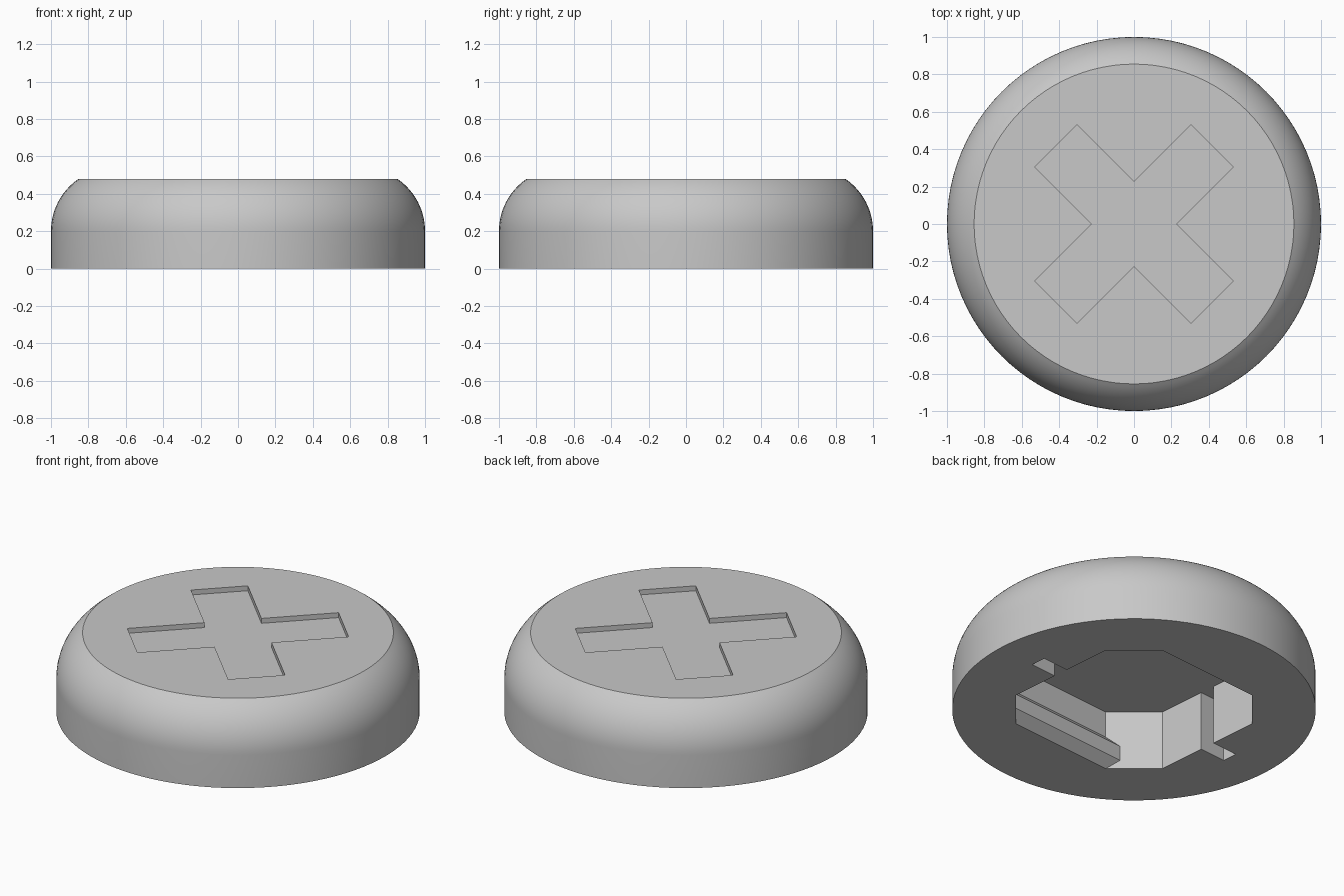
import bpy, bmesh, math
from mathutils import Matrix

if "Cube" in bpy.data.objects:
    bpy.data.objects.remove(bpy.data.objects["Cube"])

HEIGHT = 0.478        # overall height
CAVITY = 0.36         # depth of the underside socket
TWIST = math.radians(5)   # socket is turned slightly about z

grey = bpy.data.materials.new("light grey")
grey.use_nodes = True
colour = (0.58, 0.58, 0.58, 1)
grey.diffuse_color = colour
grey.node_tree.nodes["Principled BSDF"].inputs["Base Color"].default_value = colour


def finish(name, bm):
    bmesh.ops.recalc_face_normals(bm, faces=bm.faces)
    mesh = bpy.data.meshes.new(name)
    bm.to_mesh(mesh)
    bm.free()
    mesh.materials.append(grey)
    obj = bpy.data.objects.new(name, mesh)
    bpy.context.collection.objects.link(obj)
    return obj


def prism(name, outline, z0, z1, angle):
    """Extrude a flat outline from z0 to z1, turned about z."""
    bm = bmesh.new()
    face = bm.faces.new([bm.verts.new((x, y, z0)) for x, y in outline])
    new = bmesh.ops.extrude_face_region(bm, geom=[face])["geom"]
    verts = [v for v in new if isinstance(v, bmesh.types.BMVert)]
    bmesh.ops.translate(bm, verts=verts, vec=(0, 0, z1 - z0))
    bmesh.ops.rotate(bm, verts=bm.verts, matrix=Matrix.Rotation(angle, 3, 'Z'))
    return finish(name, bm)


def four_way(points):
    """Repeat a quarter outline around the centre."""
    out = list(points)
    for _ in range(3):
        points = [(-y, x) for x, y in points]
        out += points
    return out


# Round domed body, lathed from a profile
R, Z0, STEPS = 0.339, 0.2, 14
sweep = math.asin((HEIGHT - Z0) / R)
profile = [(0, 0), (1, 0)]
profile += [(1 - R + R * math.cos(sweep * i / STEPS), Z0 + R * math.sin(sweep * i / STEPS))
            for i in range(STEPS + 1)]
profile += [(0, HEIGHT)]
bm = bmesh.new()
verts = [bm.verts.new((r, 0, z)) for r, z in profile]
edges = [bm.edges.new(pair) for pair in zip(verts, verts[1:])]
bmesh.ops.spin(bm, geom=verts + edges, cent=(0, 0, 0), axis=(0, 0, 1),
               angle=math.tau, steps=96, use_duplicate=False)
bmesh.ops.remove_doubles(bm, verts=bm.verts, dist=1e-4)
bmesh.ops.dissolve_limit(bm, angle_limit=0.001, verts=bm.verts, edges=bm.edges)
body = finish("domed_body", bm)

# Cutters: diagonal cross in the top, socket with two side slots below
W, L = 0.159, 0.59
cross = prism("cross_cutter", four_way([(L, -W), (L, W), (W, W)]), 0.448, 0.6, math.pi / 4)
A, B, S, E = 0.57, 0.35, 0.047, 0.745
half = [(A, -B), (A, -S), (E, -S), (E, S), (A, S), (A, B), (B, A), (-B, A)]
socket = prism("socket_cutter", half + [(-x, -y) for x, y in half], -0.1, CAVITY, TWIST)

bpy.context.view_layer.objects.active = body
for cutter in (cross, socket):
    cutter.hide_render = True
    mod = body.modifiers.new(cutter.name, 'BOOLEAN')
    mod.operation = 'DIFFERENCE'
    mod.solver = 'EXACT'
    mod.object = cutter
    bpy.ops.object.modifier_apply(modifier=mod.name)
    bpy.data.objects.remove(cutter)

bpy.ops.object.select_all(action='DESELECT')
body.select_set(True)
bpy.ops.object.shade_smooth_by_angle(angle=math.radians(30))

# Snap ridges along two opposite socket walls, ends flush with the corner walls
D = 0.056
section = [(0, 0), (D, 0.053), (D, 0.142), (0, 0.2)]   # offset from wall, height
for name, turn in (("back_ridge", 0), ("front_ridge", math.pi)):
    bm = bmesh.new()
    ends = [[bm.verts.new((side * (B + d), A - d, z)) for d, z in section] for side in (-1, 1)]
    for end in ends:
        bm.faces.new(end)
    for i in range(4):
        j = (i + 1) % 4
        bm.faces.new((ends[0][i], ends[0][j], ends[1][j], ends[1][i]))
    bmesh.ops.rotate(bm, verts=bm.verts, matrix=Matrix.Rotation(TWIST + turn, 3, 'Z'))
    finish(name, bm)
